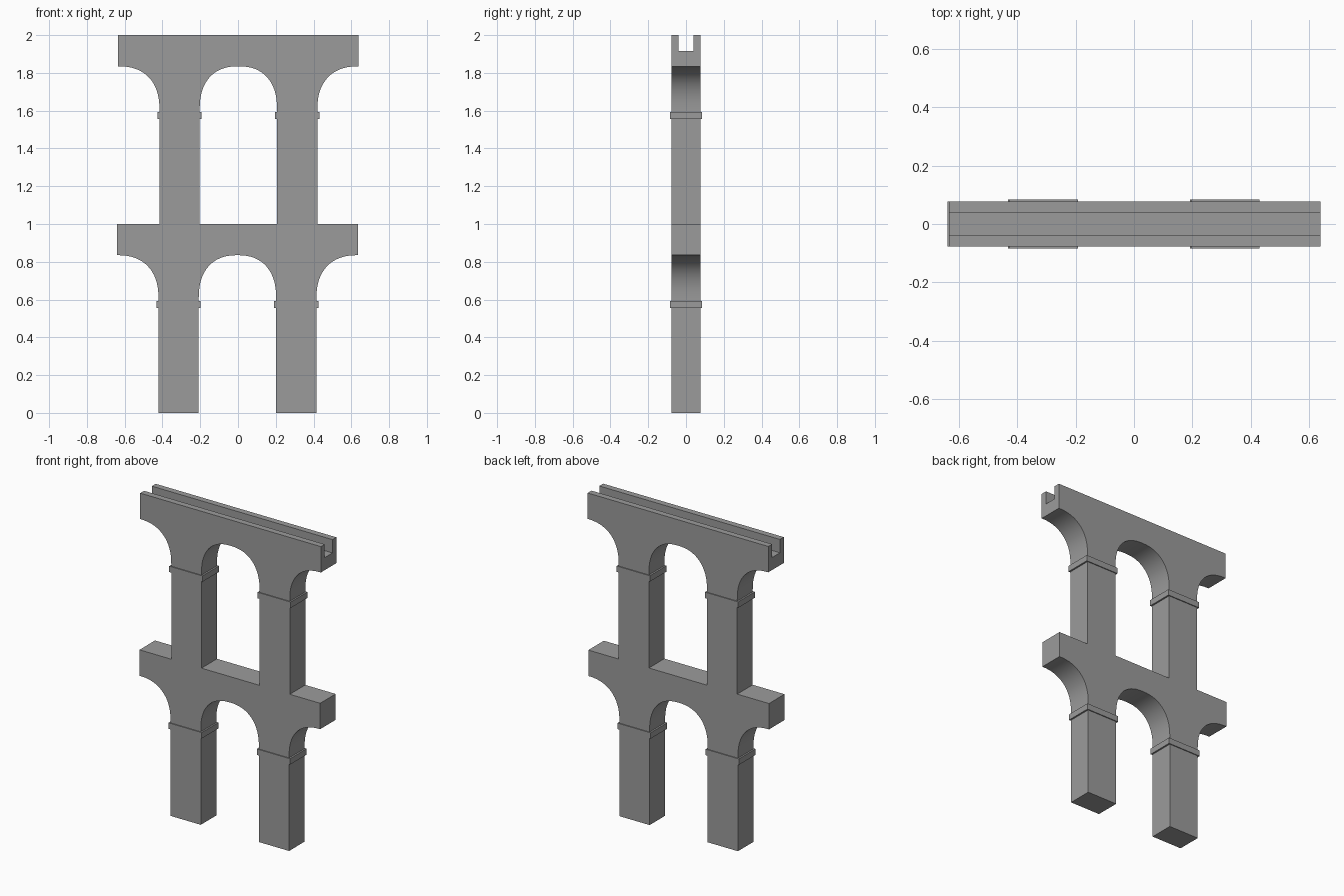
import bpy, bmesh, math

if "Cube" in bpy.data.objects:
    bpy.data.objects.remove(bpy.data.objects["Cube"])

HALF_LEN, DEPTH = 0.637, 0.078      # deck half length, half thickness
PIER_IN, PIER_OUT = 0.205, 0.418    # pier inner and outer x
SPRING, CROWN = 0.605, 0.835        # arch start and top heights
STEPS = 16
POWER = 2 / 2.35                    # slightly squared arch shoulders

stone = bpy.data.materials.new("dark_stone")
stone.diffuse_color = (0.33, 0.33, 0.33, 1)
stone.use_nodes = True
stone.node_tree.nodes["Principled BSDF"].inputs["Base Color"].default_value = stone.diffuse_color


def finish(bm, name):
    bmesh.ops.recalc_face_normals(bm, faces=bm.faces)
    mesh = bpy.data.meshes.new(name)
    bm.to_mesh(mesh)
    bm.free()
    mesh.materials.append(stone)
    obj = bpy.data.objects.new(name, mesh)
    bpy.context.collection.objects.link(obj)
    return obj


def box(name, x0, x1, y0, y1, z0, z1):
    bm = bmesh.new()
    bmesh.ops.create_cube(bm, size=1)
    for v in bm.verts:
        v.co.x = x0 + (v.co.x + 0.5) * (x1 - x0)
        v.co.y = y0 + (v.co.y + 0.5) * (y1 - y0)
        v.co.z = z0 + (v.co.z + 0.5) * (z1 - z0)
    return finish(bm, name)


def quarter(cx, rx):
    """Quarter arch from its crown at cx down to the springing at cx + rx."""
    angles = [math.pi / 2 * i / STEPS for i in range(STEPS + 1)]
    return [(cx + rx * math.sin(a) ** POWER,
             SPRING + (CROWN - SPRING) * max(math.cos(a), 0) ** POWER)
            for a in angles]


def tier(name, dx, z):
    # right half of the outline, from the middle crown round to the deck top
    outer = quarter(HALF_LEN, PIER_OUT - HALF_LEN)
    right = quarter(0, PIER_IN) + [(PIER_IN, 0), (PIER_OUT, 0)]
    right += outer[::-1] + [(HALF_LEN, 1)]
    outline = right + [(-x, h) for x, h in right[:0:-1]]
    bm = bmesh.new()
    face = bm.faces.new([bm.verts.new((x + dx, -DEPTH, h + z)) for x, h in outline])
    ext = bmesh.ops.extrude_face_region(bm, geom=[face])
    moved = [g for g in ext["geom"] if isinstance(g, bmesh.types.BMVert)]
    bmesh.ops.translate(bm, vec=(0, 2 * DEPTH, 0), verts=moved)
    obj = finish(bm, name)
    # moulding band around each pier
    for side, label in ((-1, "left"), (1, "right")):
        c = side * (PIER_IN + PIER_OUT) / 2 + dx
        box(f"{name}_{label}_band", c - 0.117, c + 0.117,
            -0.084, 0.084, z + 0.555, z + 0.593)
    return obj


lower = tier("lower_arcade", -0.003, 0)
upper = tier("upper_arcade", 0.002, 1)

# water channel along the top
cutter = box("channel_cutter", -1, 1, -0.039, 0.039, 1.915, 2.2)
cutter.hide_render = True
mod = upper.modifiers.new("channel", "BOOLEAN")
mod.operation = "DIFFERENCE"
mod.solver = "EXACT"
mod.object = cutter
bpy.context.view_layer.objects.active = upper
bpy.ops.object.modifier_apply(modifier=mod.name)
bpy.data.objects.remove(cutter)

# smooth arch undersides, sharp corners
bpy.ops.object.select_all(action="DESELECT")
for obj in (lower, upper):
    obj.select_set(True)
bpy.ops.object.shade_smooth_by_angle(angle=math.radians(30))
